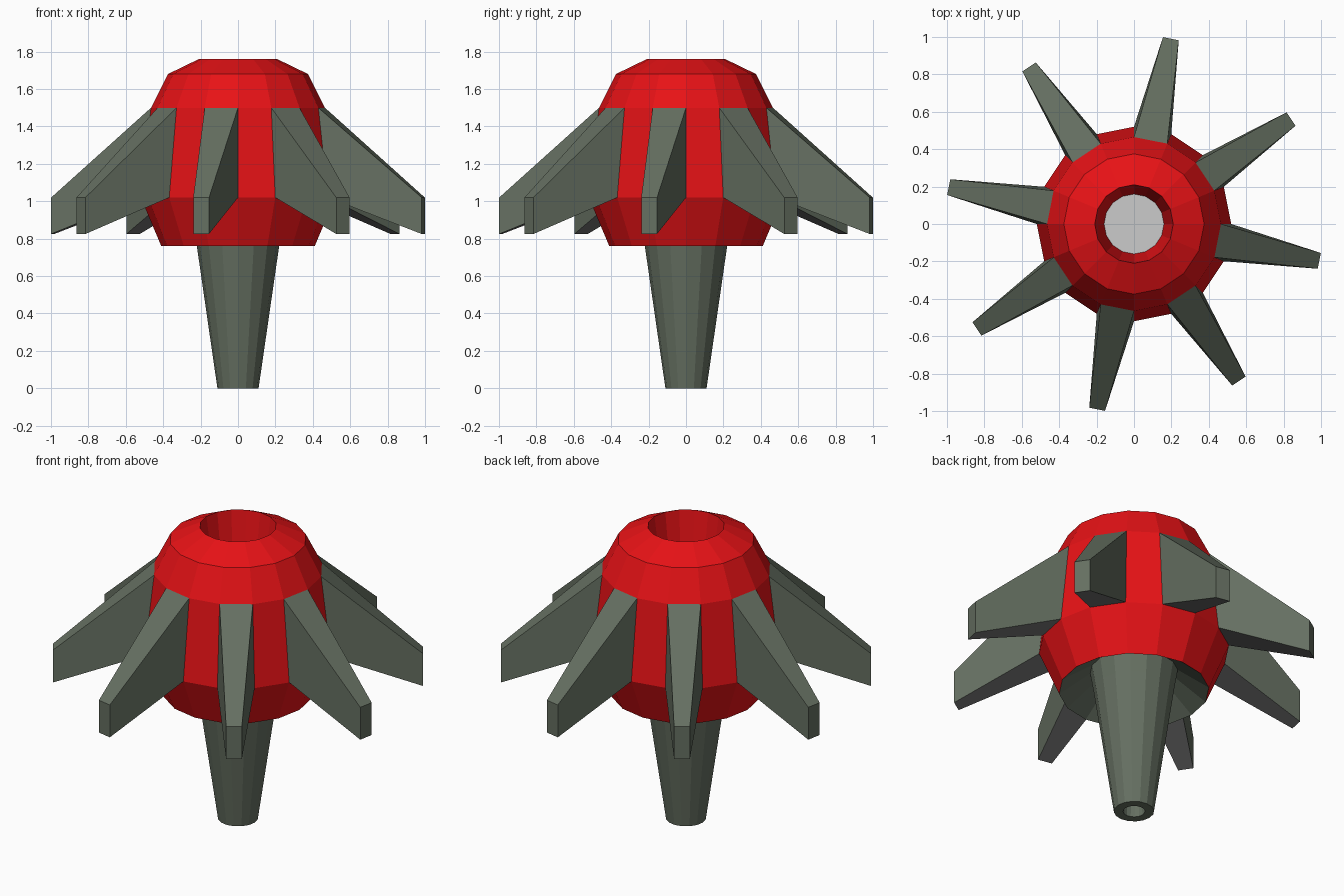
import bpy
from math import sin, cos, pi
from mathutils import Vector, Matrix

if "Cube" in bpy.data.objects:
    bpy.data.objects.remove(bpy.data.objects["Cube"])

SIDES = 16
STEP = 2 * pi / SIDES


def material(name, rgb):
    m = bpy.data.materials.new(name)
    m.diffuse_color = (*rgb, 1)
    m.use_nodes = True
    m.node_tree.nodes["Principled BSDF"].inputs["Base Color"].default_value = m.diffuse_color
    return m


def make(name, verts, faces, mats=()):
    me = bpy.data.meshes.new(name)
    me.from_pydata(verts, [], faces)
    ob = bpy.data.objects.new(name, me)
    bpy.context.collection.objects.link(ob)
    for m in mats:
        me.materials.append(m)
    return ob


def lathe(name, profile, mats=(), cap_start=False):
    """Revolve (radius, z) points; outside runs upward."""
    verts = [(r * cos(i * STEP), r * sin(i * STEP), z)
             for r, z in profile for i in range(SIDES)]
    faces = []
    for k in range(len(profile) - 1):
        a, b = k * SIDES, (k + 1) * SIDES
        for i in range(SIDES):
            j = (i + 1) % SIDES
            faces.append((a + i, a + j, b + j, b + i))
    if cap_start:
        faces.append(tuple(reversed(range(SIDES))))
    return make(name, verts, faces, mats)


red = material("red", (0.8, 0.006, 0.008))
green = material("grey_green", (0.13, 0.16, 0.12))
under = material("fin_underside", (0.18, 0.18, 0.18))

# Red body shell, rolling over the top rim into the socket
R_LOW, Z_LOW, R_HIGH, Z_HIGH = 0.52, 1.02, 0.465, 1.5
lathe("body", [(0.41, 0.76), (R_LOW, Z_LOW), (R_HIGH, Z_HIGH),
               (0.375, 1.68), (0.21, 1.76), (0.16, 1.4)], [red])

# Plain grey floor of the socket
make("socket_floor", [(0.16 * cos(i * STEP), 0.16 * sin(i * STEP), 1.4)
                      for i in range(SIDES)], [tuple(range(SIDES))])

# Tapered stem with a hollow tip, flaring into the recess under the body
lathe("stem", [(0.05, 0.18), (0.06, 0), (0.11, 0), (0.22, 0.76),
               (0.24, 0.88), (0.41, 0.76)], [green], cap_start=True)

# Eight fins growing out of every other body panel
half = STEP / 2
for n in range(8):
    turn = Matrix.Rotation(2 * n * STEP - half, 3, 'Z')
    pts = []
    for r, z in ((R_LOW, Z_LOW), (R_HIGH, Z_HIGH)):
        pts += [(r * cos(half), s * r * sin(half), z) for s in (-1, 1)]
    for z in (0.825, 1.02):
        pts += [(1.01, s * 0.043, z) for s in (-1, 1)]
    fin = make(f"fin_{n + 1}", [turn @ Vector(p) for p in pts],
               [(4, 5, 7, 6), (2, 6, 7, 3), (0, 4, 6, 2), (1, 3, 7, 5),
                (0, 1, 5, 4)], [green, under])
    fin.data.polygons[4].material_index = 1
